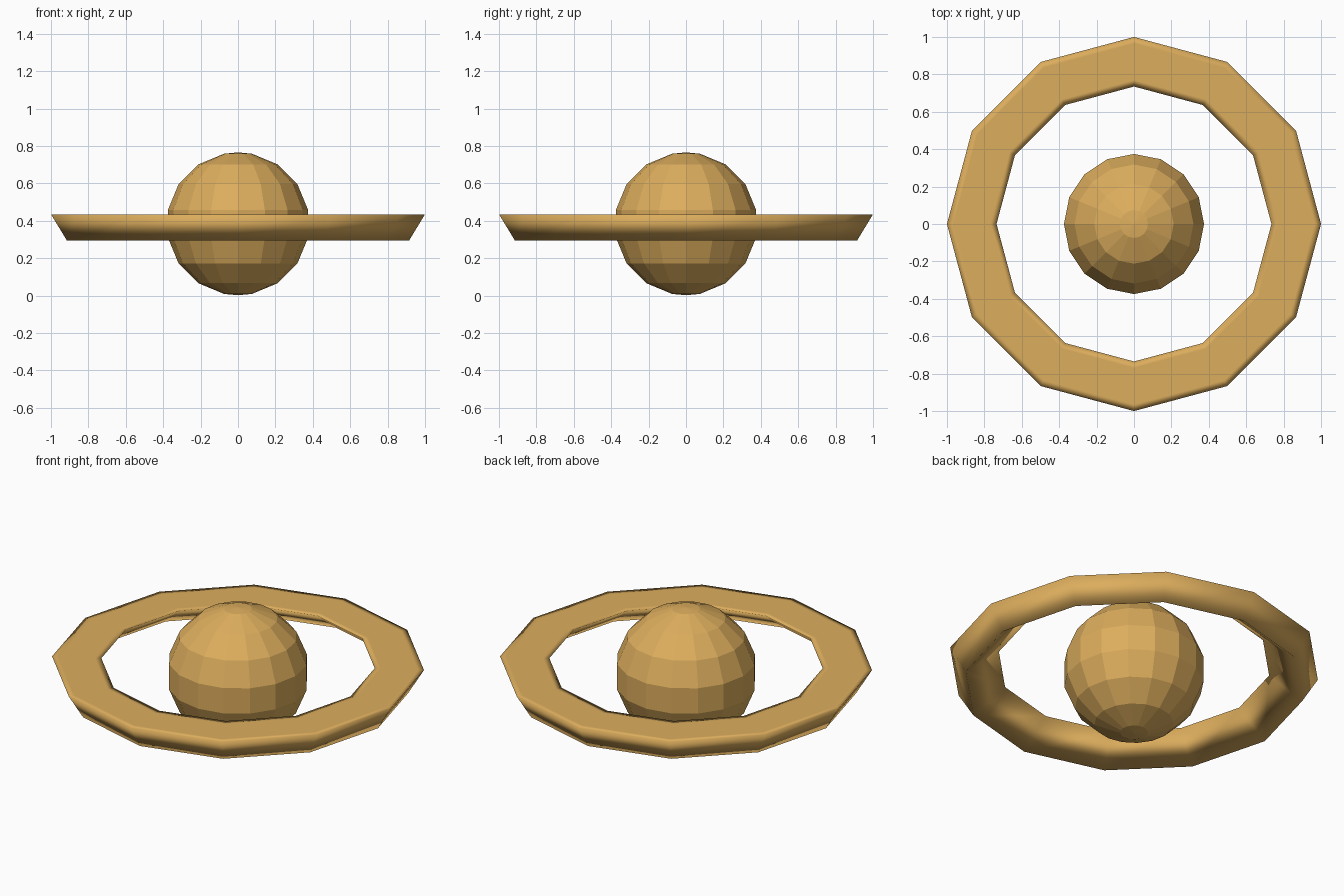
import bpy, math

if "Cube" in bpy.data.objects:
    bpy.data.objects.remove(bpy.data.objects["Cube"])

ochre = bpy.data.materials.new("warm_ochre")
ochre.diffuse_color = (0.72, 0.42, 0.11, 1)
ochre.use_nodes = True
ochre.node_tree.nodes["Principled BSDF"].inputs["Base Color"].default_value = ochre.diffuse_color


def revolve(name, profile, sides, closed, smooth):
    """Spin an (r, z) profile around z; points with r = 0 become poles."""
    verts, rows = [], []
    for r, z in profile:
        n = sides if r > 1e-6 else 1
        rows.append([len(verts) + i % n for i in range(sides)])
        for i in range(n):
            a = 2 * math.pi * i / sides
            verts.append((r * math.cos(a), r * math.sin(a), z))
    pairs = list(zip(rows, rows[1:]))
    if closed:
        pairs.append((rows[-1], rows[0]))
    faces = []
    for low, high in pairs:
        for i in range(sides):
            j = (i + 1) % sides
            quad = (low[i], low[j], high[j], high[i])
            faces.append(tuple(dict.fromkeys(quad)))
    mesh = bpy.data.meshes.new(name)
    mesh.from_pydata(verts, [], faces)
    mesh.materials.append(ochre)
    mesh.polygons.foreach_set("use_smooth", [smooth] * len(faces))
    mesh.update()
    obj = bpy.data.objects.new(name, mesh)
    bpy.context.collection.objects.link(obj)
    return obj


# Faceted globe: 16 sides, latitude rows offset by half a step, plus poles
R, CZ = 0.382, 0.384
angles = [11.25 + 22.5 * k for k in range(8)]
globe = [(0, CZ - R)]
globe += [(R * math.sin(math.radians(a)), CZ - R * math.cos(math.radians(a))) for a in angles]
globe.append((0, CZ + R))
revolve("globe", globe, 16, False, False)

# Twelve-sided ring: flat top, wedge-shaped underside, smooth shaded
ring = [(0.915, 0.295), (1.0, 0.435), (0.965, 0.435), (0.77, 0.435), (0.735, 0.435)]
revolve("ring", ring, 12, True, True)
